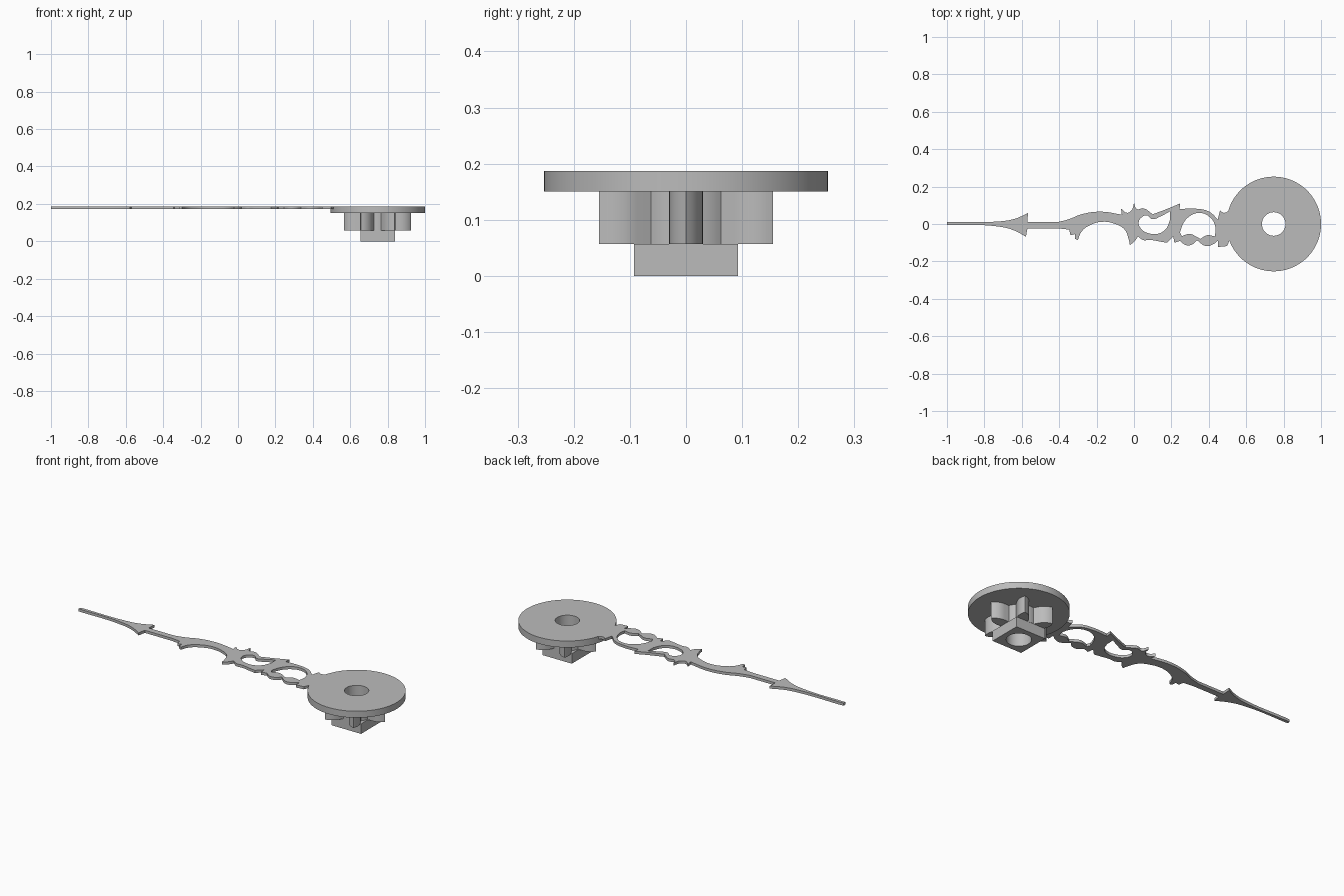
import bpy
import bmesh
from math import sin, cos, pi, asin, sqrt, hypot, radians
from mathutils import Vector, Matrix

cube = bpy.data.objects.get("Cube")
if cube:
    bpy.data.objects.remove(cube, do_unlink=True)

grey = bpy.data.materials.new("plain grey")
grey.use_nodes = True
colour = (0.5, 0.5, 0.5, 1)
grey.diffuse_color = colour
grey.node_tree.nodes["Principled BSDF"].inputs["Base Color"].default_value = colour

SMOOTH, CORNER = "AUTO", "VECTOR"
hub_x = 0.747
bore = 0.063


def plate(name, loops, bottom, top, x=0.0):
    """Fill the loops (holes cut themselves out) and give them a thickness."""
    curve = bpy.data.curves.new(name, "CURVE")
    curve.dimensions = "2D"
    curve.fill_mode = "BOTH"
    curve.extrude = (top - bottom) / 2
    curve.resolution_u = 6
    for loop in loops:
        if len(loop[0]) == 2:
            spline = curve.splines.new("POLY")
            spline.points.add(len(loop) - 1)
            for point, co in zip(spline.points, loop):
                point.co = (co[0], co[1], 0, 1)
        else:
            spline = curve.splines.new("BEZIER")
            spline.bezier_points.add(len(loop) - 1)
            for point, (px, py, kind) in zip(spline.bezier_points, loop):
                point.co = (px / 100, py / 100, 0)
                point.handle_left_type = kind
                point.handle_right_type = kind
        spline.use_cyclic_u = True
    obj = bpy.data.objects.new(name, curve)
    obj.location = (x, 0, (bottom + top) / 2)
    bpy.context.collection.objects.link(obj)
    bpy.ops.object.select_all(action="DESELECT")
    obj.select_set(True)
    bpy.context.view_layer.objects.active = obj
    bpy.context.view_layer.update()
    bpy.ops.object.convert(target="MESH")
    obj = bpy.context.view_layer.objects.active

    # Weld the caps to the rim
    bm = bmesh.new()
    bm.from_mesh(obj.data)
    bmesh.ops.remove_doubles(bm, verts=bm.verts, dist=0.0002)
    bmesh.ops.recalc_face_normals(bm, faces=bm.faces)
    bm.to_mesh(obj.data)
    bm.free()
    obj.data.materials.clear()
    obj.data.materials.append(grey)
    bpy.ops.object.shade_smooth_by_angle(angle=radians(30))
    return obj


def circle(radius, count=64):
    return [(radius * cos(2 * pi * i / count), radius * sin(2 * pi * i / count))
            for i in range(count)]


def pinion(teeth, root, shoulder, tip, half):
    """Parallel-sided teeth ending in a pointed arch."""
    rise = tip - shoulder
    arch = (rise ** 2 + half ** 2) / (2 * half)
    flank = [Vector((sqrt(root ** 2 - half ** 2), -half))]
    steps = 8
    for i in range(steps + 1):
        u = rise * i / steps
        flank.append(Vector((shoulder + u, arch - half - sqrt(arch ** 2 - u ** 2))))
    tooth = flank + [Vector((p.x, -p.y)) for p in reversed(flank[:-1])]
    # Rounded valley after each tooth
    start = asin(half / root)
    span = 2 * pi / teeth - 2 * start
    tooth += [Vector((root * cos(start + span * t / 4), root * sin(start + span * t / 4)))
              for t in range(1, 4)]
    return [tuple(Matrix.Rotation(2 * pi * k / teeth, 2) @ p)
            for k in range(teeth) for p in tooth]


# Hub: round flange, pinion and square end, all with the same bore
plate("flange_disc", [circle(0.253, 96), circle(bore)], 0.15, 0.187, hub_x)
plate("pinion_gear", [pinion(6, 0.094, 0.118, 0.179, 0.03), circle(bore)],
      0.057, 0.15, hub_x)
s = 0.0925
plate("square_end", [[(-s, -s), (s, -s), (s, s), (-s, s)], circle(bore)],
      0, 0.057, hub_x)

# Upper edge of the hand, from the tip to the flange
upper_edge = [
    (-100, 1, CORNER), (-98, 1.2, CORNER), (-72, 1.4, SMOOTH), (-64, 2.7, SMOOTH),
    (-56.7, 5.8, CORNER), (-57, 1, CORNER), (-41, 1, CORNER), (-35, 2.5, SMOOTH),
    (-28, 5.2, SMOOTH), (-18, 6.6, SMOOTH), (-6.5, 5, CORNER), (-7, 8.3, CORNER),
    (-3.8, 6, SMOOTH), (-1.4, 7.2, SMOOTH), (0, 11.2, CORNER), (1.6, 8, SMOOTH),
    (5, 8.4, SMOOTH), (10, 5.2, CORNER), (18, 8.2, SMOOTH), (24.6, 11, CORNER),
    (24.4, 8, CORNER), (33, 8.2, SMOOTH), (40, 6.7, SMOOTH), (44.8, 2.5, CORNER),
    (46, 7.2, CORNER), (48, 6, SMOOTH), (51, 7.2, CORNER),
]

# Lower edge, from the flange back to the tip
lower_edge = [
    (55, 0, CORNER), (51, -9, CORNER), (49.7, -11.8, CORNER), (45, -12.3, CORNER),
    (45, -8.8, CORNER), (42, -11, SMOOTH), (38.5, -11.8, SMOOTH), (33.7, -8.7, CORNER),
    (31, -11, SMOOTH), (27.8, -11.3, SMOOTH), (24.6, -9, CORNER), (21.6, -10, CORNER),
    (21, -6.6, CORNER), (17.6, -10, CORNER), (14, -9.4, SMOOTH), (8.6, -8.5, SMOOTH),
    (5, -8.6, SMOOTH), (2, -6.6, CORNER), (0.8, -8.7, SMOOTH), (-2.2, -11.3, CORNER),
    (-2.7, -8.5, CORNER), (-5, -3, SMOOTH), (-10, 0, SMOOTH), (-16.6, 1.2, SMOOTH),
    (-23.5, -0.6, SMOOTH), (-28, -4, SMOOTH), (-30, -8.5, CORNER), (-31.6, -8, CORNER),
    (-31.6, -5.4, CORNER), (-34, -6, CORNER), (-34.6, -3, CORNER), (-40, -2.4, CORNER),
    (-57, -2.4, CORNER), (-57.8, -6.8, CORNER), (-64, -3.5, SMOOTH), (-72, -1.4, SMOOTH),
    (-100, -0.5, CORNER),
]

# Leaf-shaped opening near the middle
leaf_opening = [
    (2.5, 0.8, SMOOTH), (4.4, 3.8, SMOOTH), (7, 4.6, SMOOTH), (9.8, 2.6, SMOOTH),
    (14, 4, SMOOTH), (19.3, 6.8, CORNER), (19.2, 2, CORNER), (17, -2.7, SMOOTH),
    (12.8, -5.2, SMOOTH), (8, -5, SMOOTH), (4, -2.8, SMOOTH),
]

# Round opening with scalloped lower side
scalloped_opening = [
    (24.6, -4.5, CORNER), (26.2, 0, SMOOTH), (29, 3.6, SMOOTH), (34.7, 5.9, SMOOTH),
    (40.4, 3.8, SMOOTH), (43.6, -2, SMOOTH), (43.2, -6.6, CORNER), (39, -6, SMOOTH),
    (35.5, -8, CORNER), (33, -6.6, SMOOTH), (30, -5.3, SMOOTH), (25.5, -6.5, CORNER),
]

plate("ornate_hand", [upper_edge + lower_edge, leaf_opening, scalloped_opening],
      0.172, 0.187)
